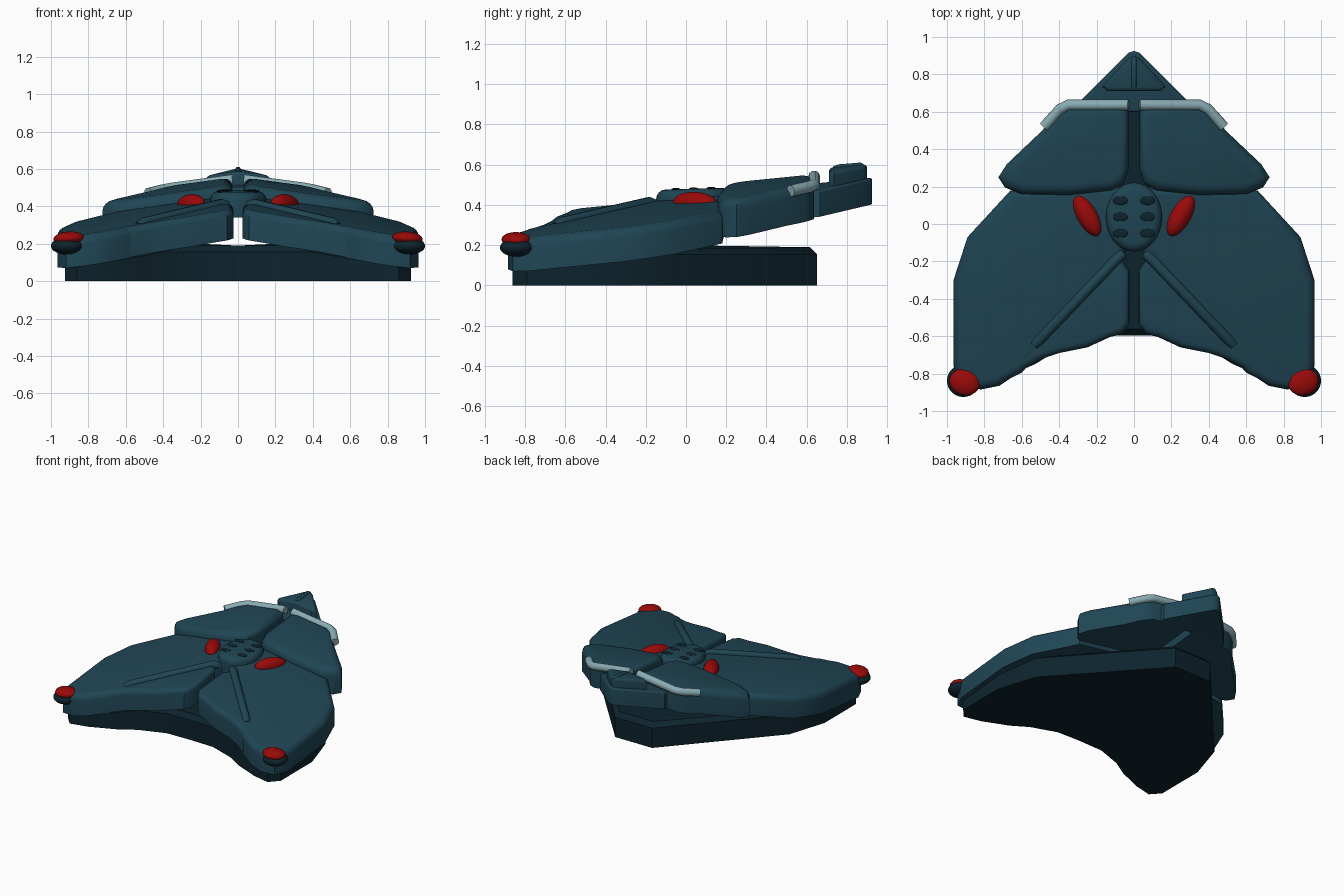
import bpy, bmesh, math
from mathutils import Matrix

if "Cube" in bpy.data.objects:
    bpy.data.objects.remove(bpy.data.objects["Cube"])


def material(name, rgb):
    m = bpy.data.materials.new(name)
    m.diffuse_color = (*rgb, 1)
    m.use_nodes = True
    m.node_tree.nodes["Principled BSDF"].inputs["Base Color"].default_value = m.diffuse_color
    return m


TEAL = material("deep teal", (0.014, 0.060, 0.090))
DARK = material("dark hull", (0.004, 0.017, 0.026))
RED = material("red lens", (0.32, 0.003, 0.003))
PALE = material("pale pipe", (0.25, 0.41, 0.45))


def plane(x, y):
    """All the shell plates lie on one plane per side, falling outward and to the front."""
    return 0.283 - 0.135 * x + 0.1 * y


def finish(ob, mat, mirror=True, angle=35):
    me = ob.data
    me.materials.clear()
    me.materials.append(mat)
    for p in me.polygons:
        p.use_smooth = True
    me.set_sharp_from_angle(angle=math.radians(angle))
    if mirror:
        mod = ob.modifiers.new("mirror", 'MIRROR')
        mod.merge_threshold = 0.0005
    return ob


def from_bmesh(name, bm, mat, mirror=True, angle=35):
    me = bpy.data.meshes.new(name)
    bm.to_mesh(me)
    bm.free()
    ob = bpy.data.objects.new(name, me)
    bpy.context.collection.objects.link(ob)
    return finish(ob, mat, mirror, angle)


def slab(name, outline, low, high, bevel, mat, segments=4, mirror=True, angle=35):
    """Prism between two height functions, its upper rim bevelled; open on x = 0."""
    bm = bmesh.new()
    bot = [bm.verts.new((x, y, low(x, y))) for x, y in outline]
    top = [bm.verts.new((x, y, high(x, y))) for x, y in outline]
    bm.faces.new(bot)
    bm.faces.new(top)
    rim, n = [], len(outline)
    for i in range(n):
        j = (i + 1) % n
        bm.faces.new((bot[i], bot[j], top[j], top[i]))
        if outline[i][0] != 0 or outline[j][0] != 0:
            rim.append(bm.edges.get((top[i], top[j])))
    bmesh.ops.recalc_face_normals(bm, faces=bm.faces)
    bmesh.ops.bevel(bm, geom=rim, offset=bevel, segments=segments, profile=0.5,
                    affect='EDGES', clamp_overlap=False)
    mid = [f for f in bm.faces if all(abs(v.co.x) < 1e-4 for v in f.verts)]
    bmesh.ops.delete(bm, geom=mid, context='FACES')
    return from_bmesh(name, bm, mat, mirror, angle)


def plate(name, outline, lift, thick, bevel, mat=TEAL):
    return slab(name, outline, lambda x, y: plane(x, y) + lift,
                lambda x, y: plane(x, y) + lift + thick, bevel, mat)


def ellipsoid(name, centre, radii, mat, turn=0, tilt=0):
    bm = bmesh.new()
    m = (Matrix.Translation(centre) @ Matrix.Rotation(math.radians(tilt), 4, 'Y')
         @ Matrix.Rotation(math.radians(turn), 4, 'Z')
         @ Matrix.Diagonal((*radii, 1)))
    bmesh.ops.create_uvsphere(bm, u_segments=28, v_segments=16, radius=1, matrix=m)
    return from_bmesh(name, bm, mat, angle=180)


def tube(name, points, radius, mat, mirror=True):
    cu = bpy.data.curves.new(name, 'CURVE')
    cu.dimensions = '3D'
    cu.bevel_depth = radius
    cu.bevel_resolution = 3
    cu.use_fill_caps = True
    sp = cu.splines.new('POLY')
    sp.points.add(len(points) - 1)
    for p, co in zip(sp.points, points):
        p.co = (*co, 1)
    ob = bpy.data.objects.new(name, cu)
    bpy.context.collection.objects.link(ob)
    bpy.ops.object.select_all(action='DESELECT')
    ob.select_set(True)
    bpy.context.view_layer.objects.active = ob
    bpy.ops.object.convert(target='MESH')
    return finish(bpy.context.view_layer.objects.active, mat, mirror, 50)


# Dark base under the shell
slab("base",
     [(0, -0.595), (0.2, -0.6), (0.4, -0.67), (0.53, -0.75), (0.72, -0.83), (0.86, -0.862),
      (0.925, -0.79), (0.925, -0.4), (0.83, -0.1), (0.16, 0.65), (0, 0.65)],
     lambda x, y: 0, lambda x, y: min(0.19, plane(x, y) + 0.03), 0.035, DARK, segments=1)

# Large side wings and the lower plates between them
plate("wing",
      [(0.03, 0.2), (0.03, -0.1), (0.06, -0.19), (0.6, -0.795), (0.66, -0.825), (0.72, -0.865),
       (0.82, -0.885), (0.92, -0.86), (0.965, -0.76), (0.965, -0.3), (0.89, -0.07), (0.66, 0.18)],
      -0.003, 0.166, 0.045)
plate("front_plate",
      [(0.025, -0.25), (0.1, -0.14), (0.6, -0.6), (0.66, -0.8), (0.57, -0.765), (0.49, -0.72),
       (0.4, -0.69), (0.25, -0.66), (0.13, -0.605), (0.06, -0.585), (0.025, -0.53)],
      0.001, 0.16, 0.035)

# Raised rear plates
plate("rear_plate",
      [(0.03, 0.29), (0.055, 0.215), (0.12, 0.18), (0.35, 0.155), (0.6, 0.16), (0.69, 0.195),
       (0.725, 0.25), (0.68, 0.32), (0.49, 0.5), (0.42, 0.59), (0.35, 0.635), (0.08, 0.635),
       (0.03, 0.6)],
      0.03, 0.187, 0.052)

# Pointed tail with its raised cap and centre ridge
plate("tail", [(0, 0.6), (0.28, 0.6), (0.28, 0.665), (0.03, 0.915), (0, 0.925)], 0.03, 0.13, 0.012)
plate("tail_cap", [(0, 0.71), (0.14, 0.71), (0.17, 0.735), (0.035, 0.88), (0, 0.9)],
      0.15, 0.082, 0.022)
tube("tail_ridge", [(0, 0.735, 0.578), (0, 0.76, 0.588), (0, 0.865, 0.597), (0, 0.885, 0.585)],
     0.015, TEAL, mirror=False)

# Ridges along the wing seams
ridge = [(0.06, -0.16), (0.09, -0.185), (0.5, -0.615), (0.53, -0.645)]
tube("seam_ridge", [(x, y, plane(x, y) + (0.143 if i in (0, 3) else 0.16))
                    for i, (x, y) in enumerate(ridge)], 0.028, TEAL)

# Pale pipes along the rear rim
pipe = [(0.03, 0.637), (0.35, 0.637), (0.395, 0.615), (0.48, 0.52)]
tube("rear_pipe", [(x, y, plane(x, y) + 0.2) for x, y in pipe], 0.029, PALE)

# Central hub with six vents
ring = [(0.15 * math.cos(a), 0.037 + 0.185 * math.sin(a))
        for a in (2 * math.pi * i / 32 for i in range(32))]
slab("hub", ring, lambda x, y: 0.34, lambda x, y: 0.48 + 0.03 * y, 0.045, TEAL,
     mirror=False, angle=60)
for i, y in enumerate((0.125, 0.038, -0.05)):
    ellipsoid(f"vent_{i + 1}", (0.073, y, 0.48 + 0.03 * y), (0.04, 0.023, 0.006), DARK)

# Red lenses: one pair beside the hub, one pair on the wing tips
ellipsoid("hub_lens", (0.25, 0.045, 0.41), (0.055, 0.122, 0.055), RED, turn=-29, tilt=5)
ellipsoid("tip_socket", (0.912, -0.838, 0.188), (0.088, 0.087, 0.046), DARK)
ellipsoid("tip_lens", (0.905, -0.845, 0.229), (0.083, 0.071, 0.036), RED, turn=15, tilt=4)
